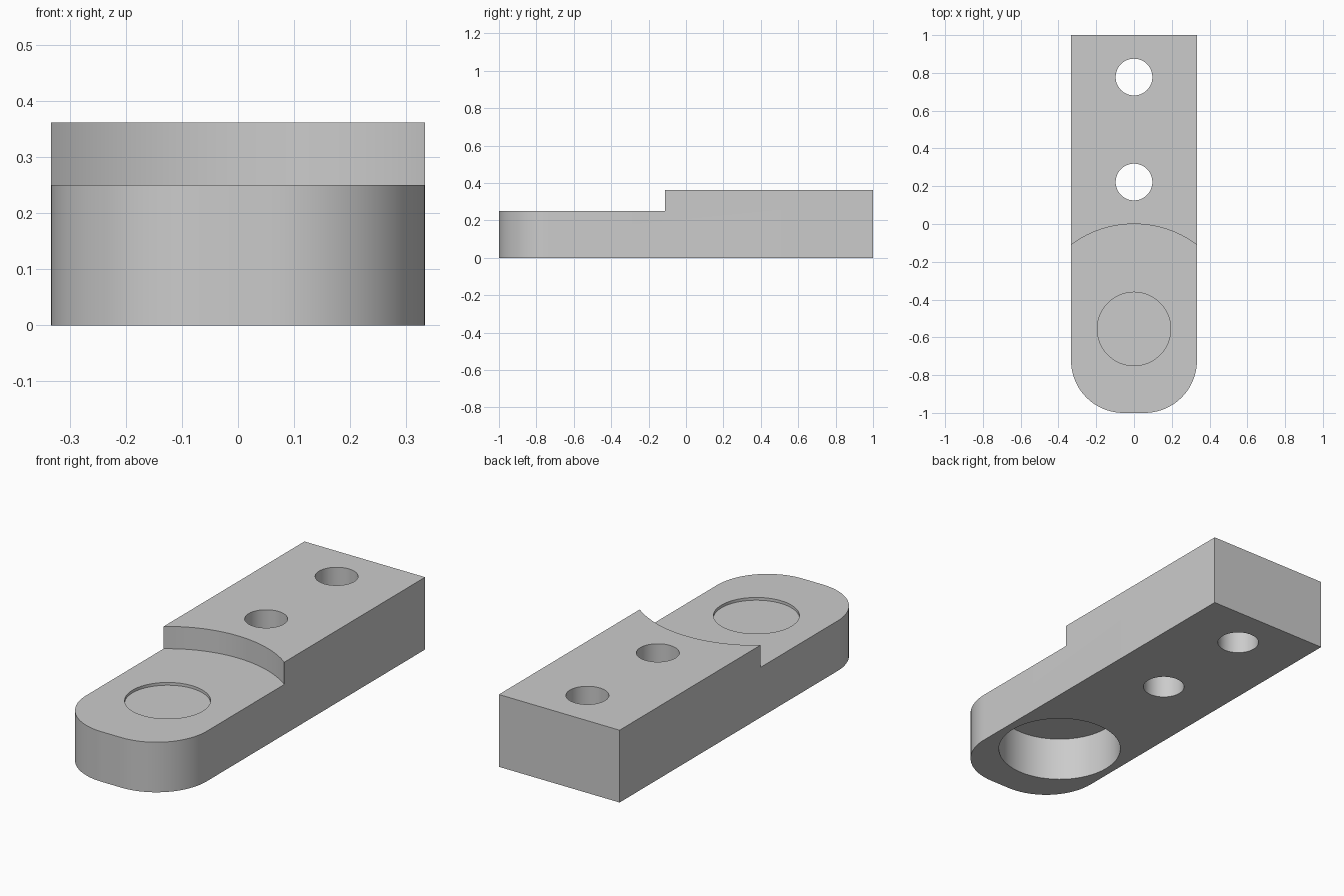
import bpy, bmesh, math

if "Cube" in bpy.data.objects:
    bpy.data.objects.remove(bpy.data.objects["Cube"])

U = 1 / 36            # design unit
PIVOT_Y = -20 * U     # centre of the rounded end's features

grey = bpy.data.materials.new("light grey")
grey.diffuse_color = (0.6, 0.6, 0.6, 1)
grey.use_nodes = True
grey.node_tree.nodes["Principled BSDF"].inputs["Base Color"].default_value = grey.diffuse_color


def prism(name, pts, z0, z1):
    """Extrude a closed outline from z0 to z1."""
    bm = bmesh.new()
    face = bm.faces.new([bm.verts.new((x, y, z0)) for x, y in pts])
    res = bmesh.ops.extrude_face_region(bm, geom=[face])
    top = [v for v in res["geom"] if isinstance(v, bmesh.types.BMVert)]
    bmesh.ops.translate(bm, verts=top, vec=(0, 0, z1 - z0))
    bmesh.ops.recalc_face_normals(bm, faces=bm.faces)
    me = bpy.data.meshes.new(name)
    bm.to_mesh(me)
    bm.free()
    me.materials.append(grey)
    ob = bpy.data.objects.new(name, me)
    bpy.context.collection.objects.link(ob)
    return ob


def arc(cx, cy, r, a0, a1, n):
    return [(cx + r * math.cos(math.radians(a0 + (a1 - a0) * i / n)),
             cy + r * math.sin(math.radians(a0 + (a1 - a0) * i / n)))
            for i in range(n + 1)]


# Bar with rounded front corners
W, R = 12 * U, 10 * U
outline = ([(W, 1), (-W, 1)]
           + arc(-W + R, -1 + R, R, 180, 270, 20)
           + arc(W - R, -1 + R, R, 270, 360, 20))
bar = prism("bracket_bar", outline, 0, 13 * U)

# Round cuts: name, centre y, radius, bottom, top, sides
cuts = [
    ("step_cut", PIVOT_Y, 20 * U, 9 * U, 0.6, 160),
    ("top_recess_cut", PIVOT_Y, 7 * U, 8.5 * U, 0.6, 64),
    ("bottom_pocket_cut", PIVOT_Y, 10.5 * U, -0.1, 8 * U, 64),
    ("front_bolt_hole_cut", 8 * U, 3.5 * U, -0.1, 0.6, 48),
    ("back_bolt_hole_cut", 28 * U, 3.5 * U, -0.1, 0.6, 48),
]
bpy.context.view_layer.objects.active = bar
bar.select_set(True)
for name, cy, r, z0, z1, n in cuts:
    cutter = prism(name, arc(0, cy, r, 0, 360, n)[:-1], z0, z1)
    cutter.hide_render = True
    mod = bar.modifiers.new(name, "BOOLEAN")
    mod.operation = "DIFFERENCE"
    mod.solver = "EXACT"
    mod.object = cutter
    bpy.ops.object.modifier_apply(modifier=mod.name)
    bpy.data.objects.remove(cutter)

bpy.ops.object.shade_smooth_by_angle(angle=math.radians(30))
